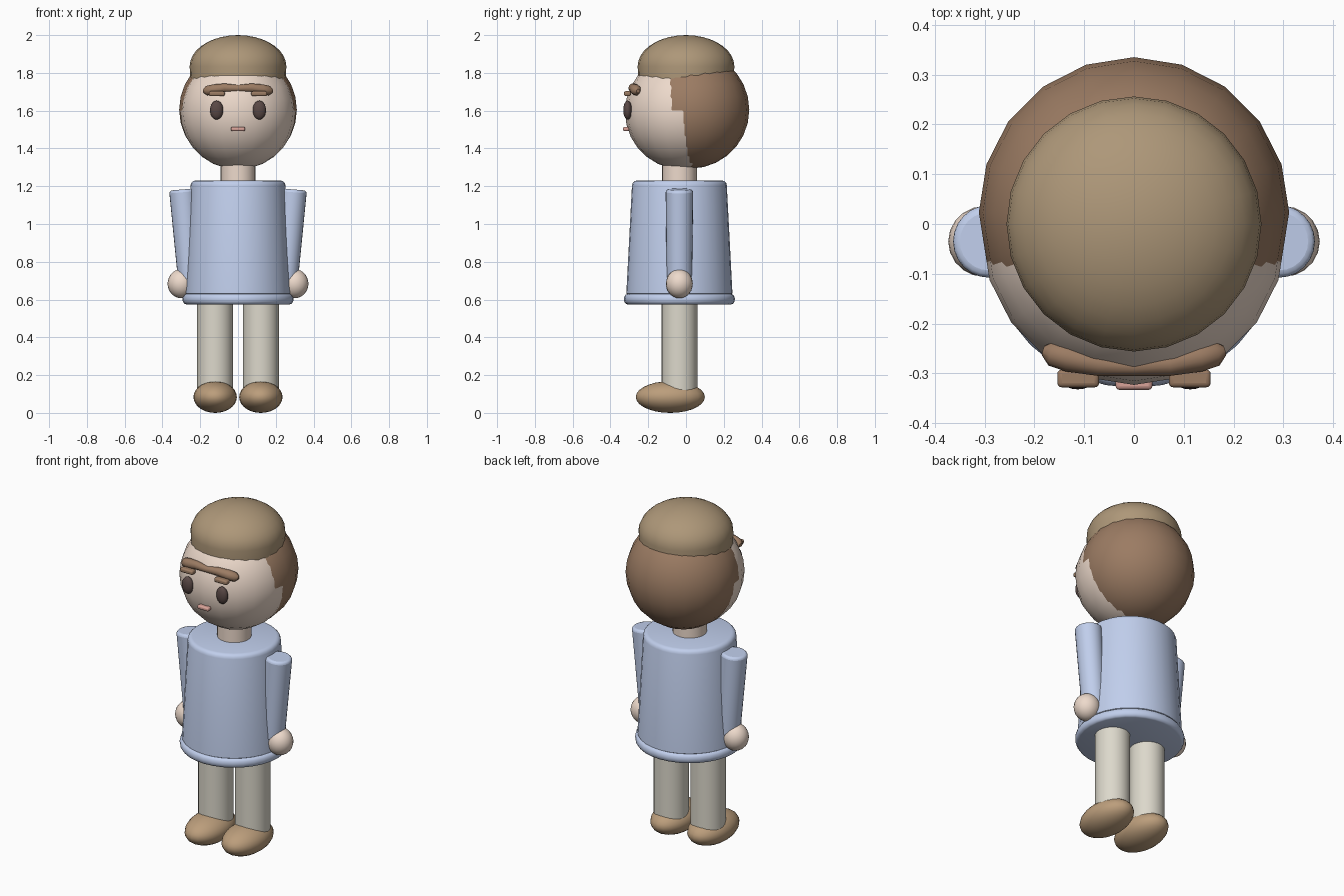
import bpy, bmesh, math
from mathutils import Vector

if "Cube" in bpy.data.objects:
    bpy.data.objects.remove(bpy.data.objects["Cube"])


def mat(name, rgb):
    m = bpy.data.materials.new(name)
    m.diffuse_color = (*rgb, 1)
    m.use_nodes = True
    m.node_tree.nodes["Principled BSDF"].inputs["Base Color"].default_value = m.diffuse_color
    return m


SKIN = mat("skin", (0.85, 0.70, 0.60))
HAIR = mat("hair", (0.33, 0.20, 0.125))
HAT = mat("hat", (0.42, 0.31, 0.19))
SHIRT = mat("shirt", (0.53, 0.62, 0.84))
PANTS = mat("pants", (0.72, 0.69, 0.60))
SHOE = mat("shoe", (0.50, 0.34, 0.20))
EYE = mat("eye", (0.10, 0.065, 0.06))
LIP = mat("lip", (0.70, 0.37, 0.32))
BODY_Y = -0.035


def finish(ob, name, material, bevel=0):
    ob.name = name
    ob.data.materials.append(material)
    if bevel:
        b = ob.modifiers.new("bevel", 'BEVEL')
        b.width, b.segments = bevel, 3
        b.limit_method = 'ANGLE'
    bpy.ops.object.select_all(action='DESELECT')
    bpy.context.view_layer.objects.active = ob
    ob.select_set(True)
    bpy.ops.object.shade_smooth_by_angle(angle=math.radians(40))
    return ob


def ball(name, material, loc, radii, segments=20, rings=14):
    bpy.ops.mesh.primitive_uv_sphere_add(segments=segments, ring_count=rings, location=loc)
    ob = bpy.context.object
    ob.scale = radii
    bpy.ops.object.transform_apply(location=False, rotation=False)
    return finish(ob, name, material)


def rod(name, material, a, b, ra, rb, bevel=0):
    a, b = Vector(a), Vector(b)
    bpy.ops.mesh.primitive_cone_add(vertices=24, radius1=ra, radius2=rb,
                                    depth=(b - a).length, location=(a + b) / 2)
    ob = bpy.context.object
    ob.rotation_euler = (b - a).to_track_quat('Z', 'Y').to_euler()
    return finish(ob, name, material, bevel)


def box(name, material, loc, size, bevel):
    bpy.ops.mesh.primitive_cube_add(size=1, location=loc)
    ob = bpy.context.object
    ob.scale = size
    bpy.ops.object.transform_apply(location=False, rotation=False)
    return finish(ob, name, material, bevel)


def lathe(name, material, profile, y=0, segments=24):
    bm = bmesh.new()
    verts = [bm.verts.new((r, 0, z)) for r, z in profile]
    edges = [bm.edges.new(p) for p in zip(verts, verts[1:])]
    bmesh.ops.spin(bm, geom=verts + edges, cent=(0, 0, 0), axis=(0, 0, 1),
                   angle=math.tau, steps=segments)
    bmesh.ops.remove_doubles(bm, verts=bm.verts, dist=1e-4)
    bmesh.ops.recalc_face_normals(bm, faces=bm.faces)
    me = bpy.data.meshes.new(name)
    bm.to_mesh(me)
    bm.free()
    ob = bpy.data.objects.new(name, me)
    ob.location.y = y
    bpy.context.collection.objects.link(ob)
    return finish(ob, name, material)


# Head, hair shell set slightly back, and neck
ball("head", SKIN, (0, -0.018, 1.594), (0.305,) * 3)
ball("hair", HAIR, (0, 0.0235, 1.605), (0.3115,) * 3)
rod("neck", SKIN, (0, BODY_Y, 1.19), (0, BODY_Y, 1.36), 0.092, 0.092)

# Domed cap with straight band
dome = [(0.256 * math.cos(t), 1.835 + 0.165 * math.sin(t))
        for t in (math.radians(90 * i / 9) for i in range(10))]
dome[-1] = (0, 2.0)
lathe("cap", HAT, [(0, 1.755), (0.252, 1.755)] + dome)

# Tunic with rounded shoulders and a rolled hem
hem = [(0.276 + 0.018 * math.cos(t), 0.602 + 0.027 * math.sin(t))
       for t in (math.radians(a) for a in range(-90, 91, 30))]
shoulder = [(0.226 + 0.025 * math.cos(t), 1.205 + 0.025 * math.sin(t))
            for t in (math.radians(a) for a in (0, 30, 60, 90))]
lathe("tunic", SHIRT, [(0, 0.575)] + hem + [(0.281, 0.632)] + shoulder + [(0, 1.23)],
      BODY_Y, 32)

# Paired limbs and facial features
for s, side in ((-1, "right"), (1, "left")):
    rod(side + "_sleeve", SHIRT, (s * 0.25, BODY_Y, 0.70), (s * 0.292, BODY_Y, 1.183),
        0.067, 0.073, 0.015)
    ball(side + "_hand", SKIN, (s * 0.30, BODY_Y, 0.684), (0.073, 0.071, 0.077))
    rod(side + "_leg", PANTS, (s * 0.121, BODY_Y, 0.10), (s * 0.121, BODY_Y, 0.62),
        0.095, 0.095)
    ball(side + "_shoe", SHOE, (s * 0.121, -0.083, 0.084), (0.115, 0.183, 0.084))
    ball(side + "_eye", EYE, (s * 0.113, -0.309, 1.603), (0.035, 0.023, 0.05))
    box(side + "_eyelid", HAIR, (s * 0.112, -0.31, 1.69), (0.084, 0.036, 0.026), 0.009)

# Brow: one tapered tube following the forehead
cu = bpy.data.curves.new("brow", 'CURVE')
cu.dimensions = '3D'
cu.bevel_depth, cu.bevel_resolution = 1.0, 3
cu.use_fill_caps = True
half = [(0.182, -0.254, 1.704, 0.010), (0.165, -0.259, 1.706, 0.026),
        (0.13, -0.268, 1.711, 0.029), (0.07, -0.281, 1.721, 0.024)]
path = [(-x, y, z, r) for x, y, z, r in half] + [(0, -0.286, 1.718, 0.019)] + half[::-1]
sp = cu.splines.new('POLY')
sp.points.add(len(path) - 1)
for p, (x, y, z, r) in zip(sp.points, path):
    p.co, p.radius = (x, y, z, 1), r
brow = bpy.data.objects.new("brow", cu)
bpy.context.collection.objects.link(brow)
bpy.ops.object.select_all(action='DESELECT')
bpy.context.view_layer.objects.active = brow
brow.select_set(True)
bpy.ops.object.convert(target='MESH')
finish(bpy.context.object, "brow", HAIR)

# Mouth
box("mouth", LIP, (0, -0.317, 1.503), (0.074, 0.032, 0.022), 0.008)
